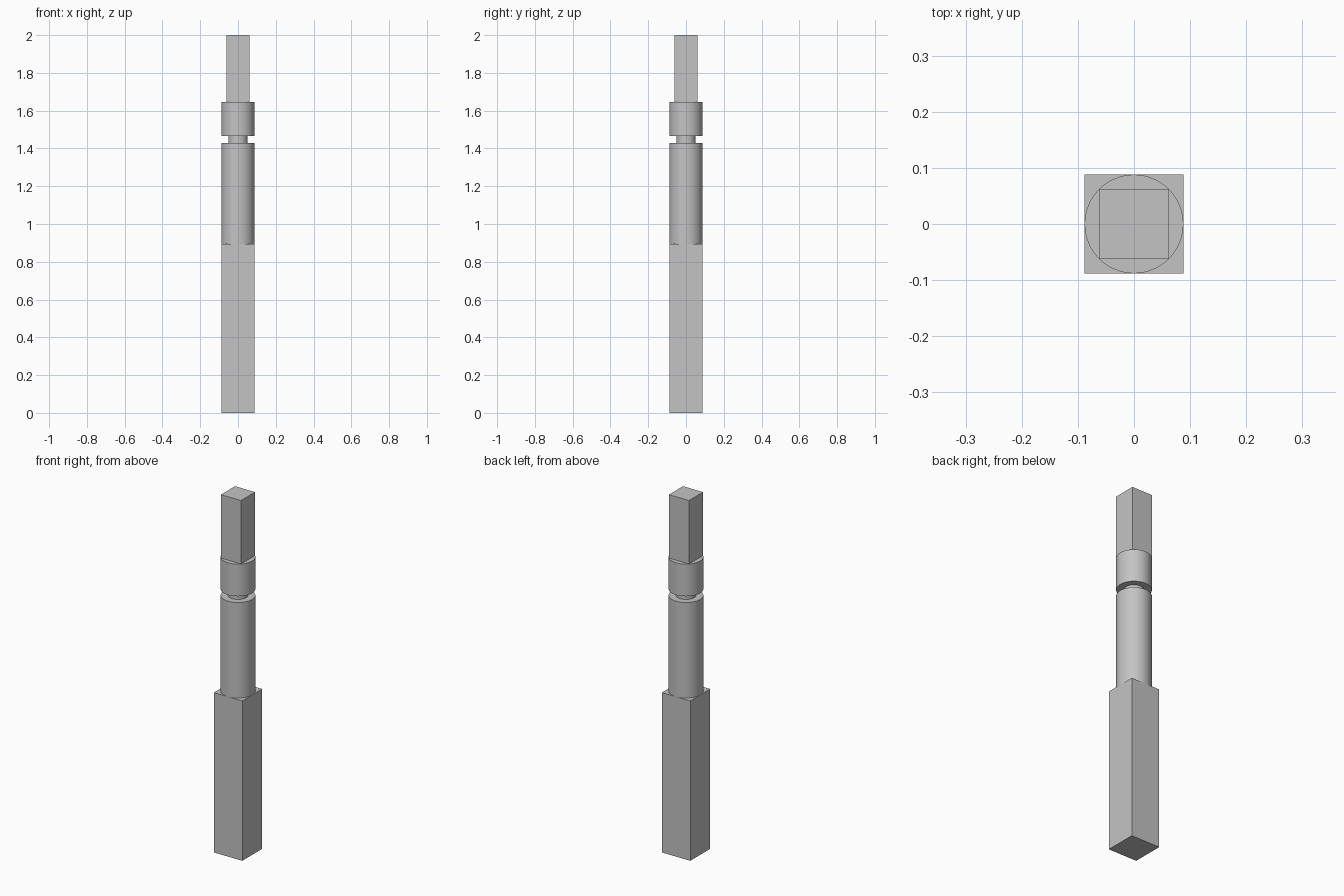
import bpy

cube = bpy.data.objects.get("Cube")
if cube:
    bpy.data.objects.remove(cube, do_unlink=True)

steel = bpy.data.materials.new("light grey steel")
steel.use_nodes = True
colour = (0.55, 0.55, 0.55, 1)
steel.diffuse_color = colour
steel.node_tree.nodes["Principled BSDF"].inputs["Base Color"].default_value = colour


def finish(name):
    obj = bpy.context.object
    obj.name = name
    obj.data.materials.append(steel)
    return obj


def square_bar(name, half, bottom, top):
    bpy.ops.mesh.primitive_cube_add(size=1, location=(0, 0, (bottom + top) / 2))
    obj = finish(name)
    obj.scale = (2 * half, 2 * half, top - bottom)
    bpy.ops.object.transform_apply(location=False, rotation=False, scale=True)


def round_bar(name, radius, bottom, top):
    bpy.ops.mesh.primitive_cylinder_add(vertices=64, radius=radius, depth=top - bottom,
                                        location=(0, 0, (bottom + top) / 2))
    finish(name)
    bpy.ops.object.shade_smooth_by_angle()


# Square lower body
square_bar("square_base", 0.088, 0, 0.895)
# Turned shaft, grooved neck and collar
round_bar("round_shaft", 0.088, 0.895, 1.43)
round_bar("groove_neck", 0.051, 1.43, 1.465)
round_bar("collar", 0.088, 1.465, 1.645)
# Square upper end
square_bar("square_tang", 0.062, 1.645, 2)
